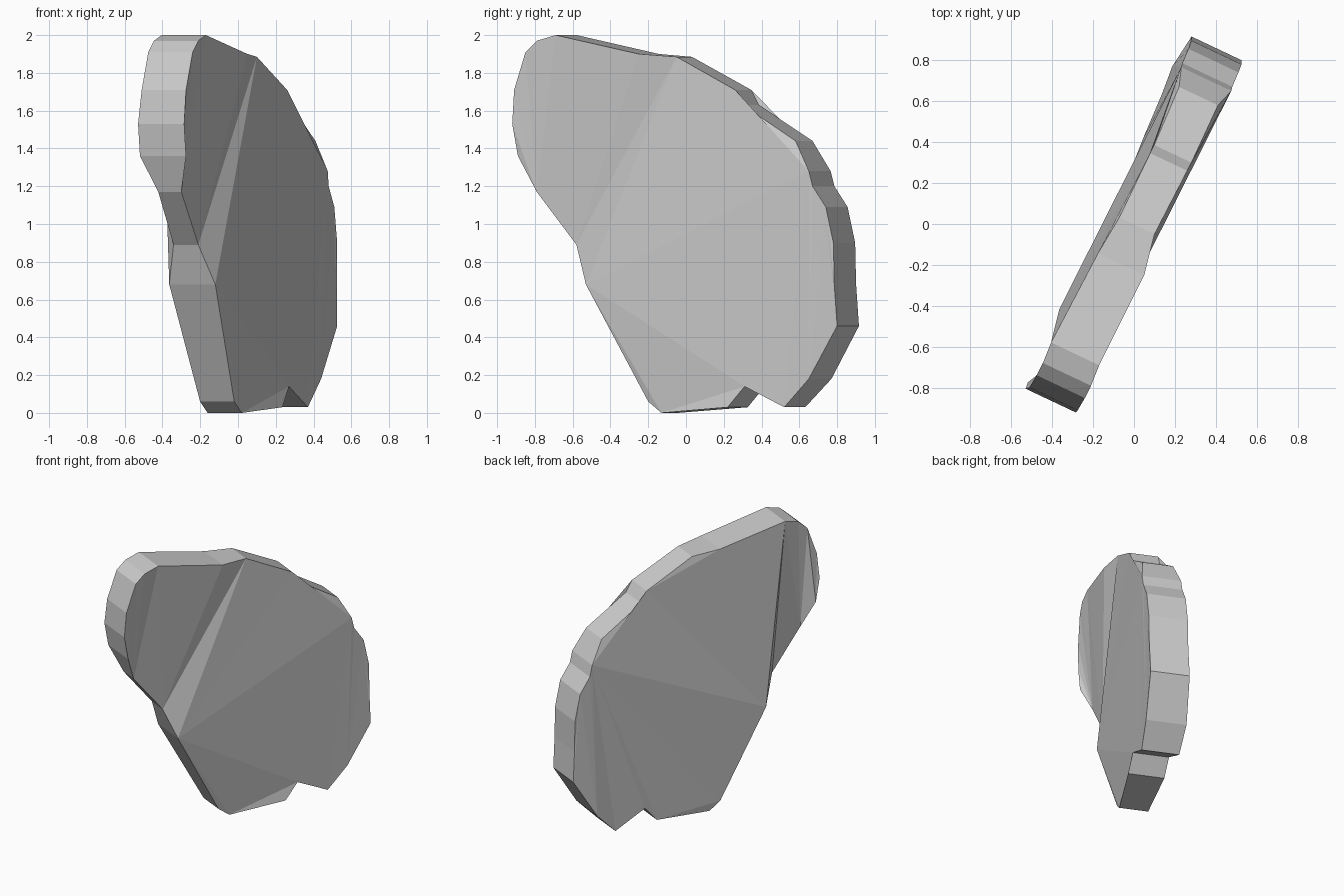
import bpy, bmesh
from mathutils import Vector

# Outline of the slab's front face: y, z, x, local thickness
OUTLINE = [
    (-0.13, 0.00, 0.02, 0.20), (-0.20, 0.06, -0.02, 0.20),
    (-0.53, 0.68, -0.12, 0.27), (-0.58, 0.89, -0.21, 0.145),
    (-0.79, 1.17, -0.30, 0.135), (-0.89, 1.36, -0.275, 0.27),
    (-0.92, 1.53, -0.285, 0.27), (-0.91, 1.71, -0.275, 0.26),
    (-0.85, 1.91, -0.24, 0.26), (-0.79, 1.97, -0.21, 0.26),
    (-0.69, 2.00, -0.17, 0.26), (-0.25, 1.90, 0.05, 0.25),
    (-0.05, 1.885, 0.10, 0.19), (0.26, 1.71, 0.26, 0.20),
    (0.30, 1.63, 0.28, 0.20), (0.58, 1.44, 0.41, 0.21),
    (0.65, 1.28, 0.475, 0.27), (0.67, 1.20, 0.48, 0.27),
    (0.74, 1.09, 0.51, 0.27), (0.78, 0.90, 0.525, 0.27),
    (0.785, 0.68, 0.525, 0.27), (0.80, 0.46, 0.525, 0.27),
    (0.65, 0.18, 0.44, 0.28), (0.52, 0.03, 0.37, 0.26),
    (0.31, 0.14, 0.27, 0.25), (0.22, 0.03, 0.235, 0.25),
]
NORMAL = Vector((0.904, -0.428, 0))
SEAM = (2, 16)      # outline corners joined by the crease across both faces

bm = bmesh.new()
front = [bm.verts.new((x, y, z)) for y, z, x, t in OUTLINE]
back = [bm.verts.new(v.co - NORMAL * row[3]) for v, row in zip(front, OUTLINE)]

# Broad faces, each split along the crease
broad = []
for ring in (front, back):
    a, b = SEAM
    broad.append(bm.faces.new(ring[a:b + 1]))
    broad.append(bm.faces.new(ring[b:] + ring[:a + 1]))

# Rim
n = len(front)
for i in range(n):
    j = (i + 1) % n
    bm.faces.new((front[i], front[j], back[j], back[i]))

bmesh.ops.triangulate(bm, faces=broad, ngon_method='BEAUTY')
bmesh.ops.recalc_face_normals(bm, faces=bm.faces)
mesh = bpy.data.meshes.new("stone_slab")
bm.to_mesh(mesh)
bm.free()

stone = bpy.data.materials.new("pale_grey")
stone.diffuse_color = (0.6, 0.6, 0.6, 1)
mesh.materials.append(stone)
slab = bpy.data.objects.new("stone_slab", mesh)
bpy.context.collection.objects.link(slab)
